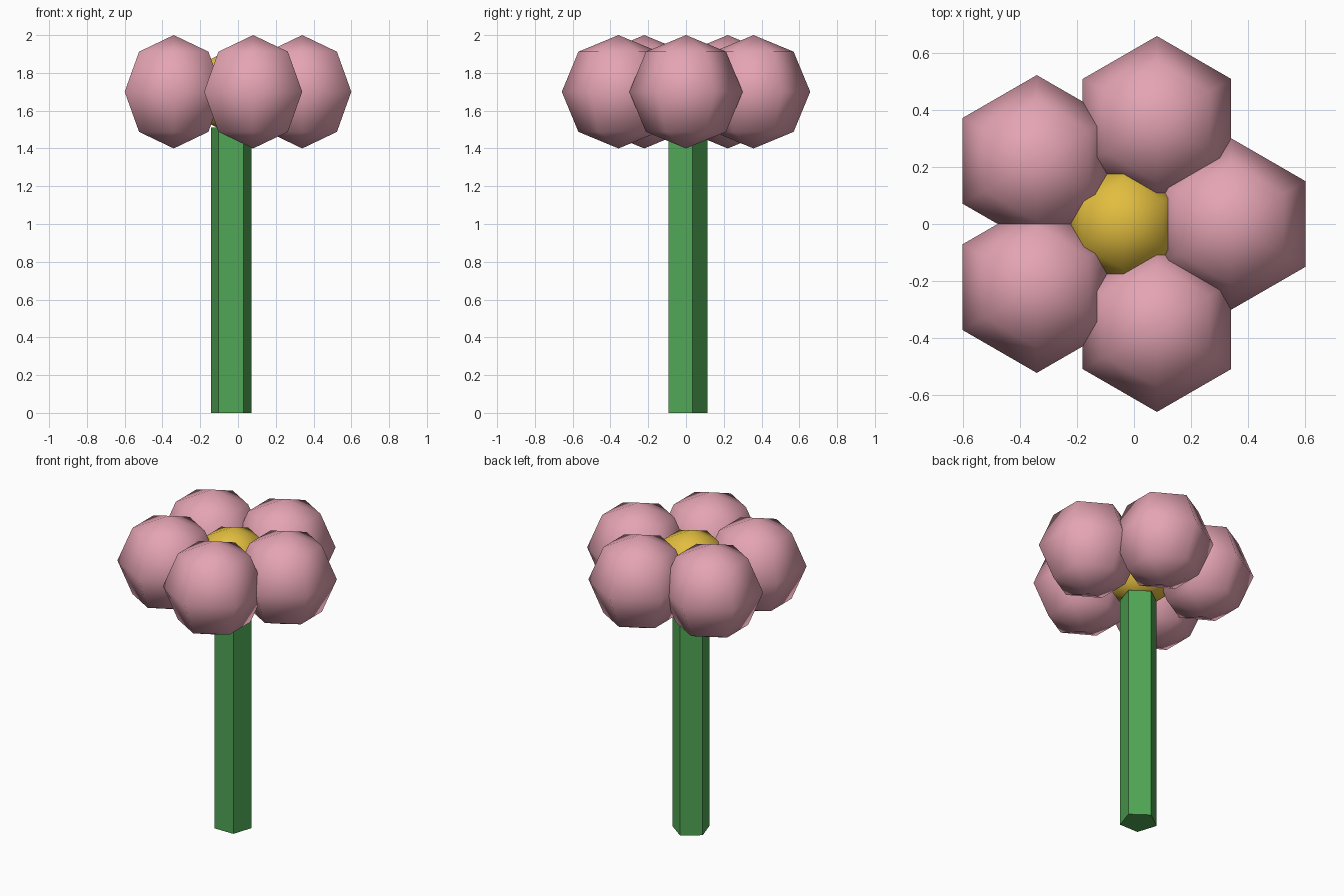
import bpy
import bmesh
from math import cos, sin, tau
from mathutils import Matrix

cube = bpy.data.objects.get("Cube")
if cube:
    bpy.data.objects.remove(cube, do_unlink=True)

AXIS_X = -0.036      # flower axis
HEAD_Z = 1.7         # height of the flower head
PETAL_R = 0.3
RING_R = 0.376       # petal centres lie on this circle
STEM_TOP = 1.51


def material(name, rgb):
    mat = bpy.data.materials.new(name)
    mat.use_nodes = True
    colour = (*rgb, 1.0)
    mat.diffuse_color = colour
    bsdf = next(n for n in mat.node_tree.nodes if n.type == 'BSDF_PRINCIPLED')
    bsdf.inputs["Base Color"].default_value = colour
    return mat


def finish(name, bm, mat, location, smooth):
    mesh = bpy.data.meshes.new(name)
    for face in bm.faces:
        face.smooth = smooth
    bm.to_mesh(mesh)
    bm.free()
    mesh.materials.append(mat)
    obj = bpy.data.objects.new(name, mesh)
    obj.location = location
    bpy.context.collection.objects.link(obj)
    return obj


def ball(name, radius, location, mat):
    """Six-sided, four-band smooth ball with corners on the y axis."""
    bm = bmesh.new()
    bmesh.ops.create_uvsphere(bm, u_segments=6, v_segments=4, radius=radius)
    return finish(name, bm, mat, location, True)


pink = material("petal pink", (0.78, 0.37, 0.45))
yellow = material("centre yellow", (0.76, 0.51, 0.05))
green = material("stem green", (0.08, 0.38, 0.09))

# Five-sided stem with its flat side to the front
bm = bmesh.new()
bmesh.ops.create_cone(bm, cap_ends=True, segments=5, radius1=0.113,
                      radius2=0.113, depth=STEM_TOP,
                      matrix=Matrix.Translation((0, 0, STEM_TOP / 2)))
finish("stem", bm, green, (AXIS_X, 0, 0), False)

# Flower centre
ball("flower_centre", 0.225, (AXIS_X, 0, HEAD_Z), yellow)

# Ring of five petals, all keeping the same orientation
for i in range(5):
    a = i * tau / 5
    ball(f"petal_{i + 1}", PETAL_R,
         (AXIS_X + RING_R * cos(a), RING_R * sin(a), HEAD_Z), pink)
